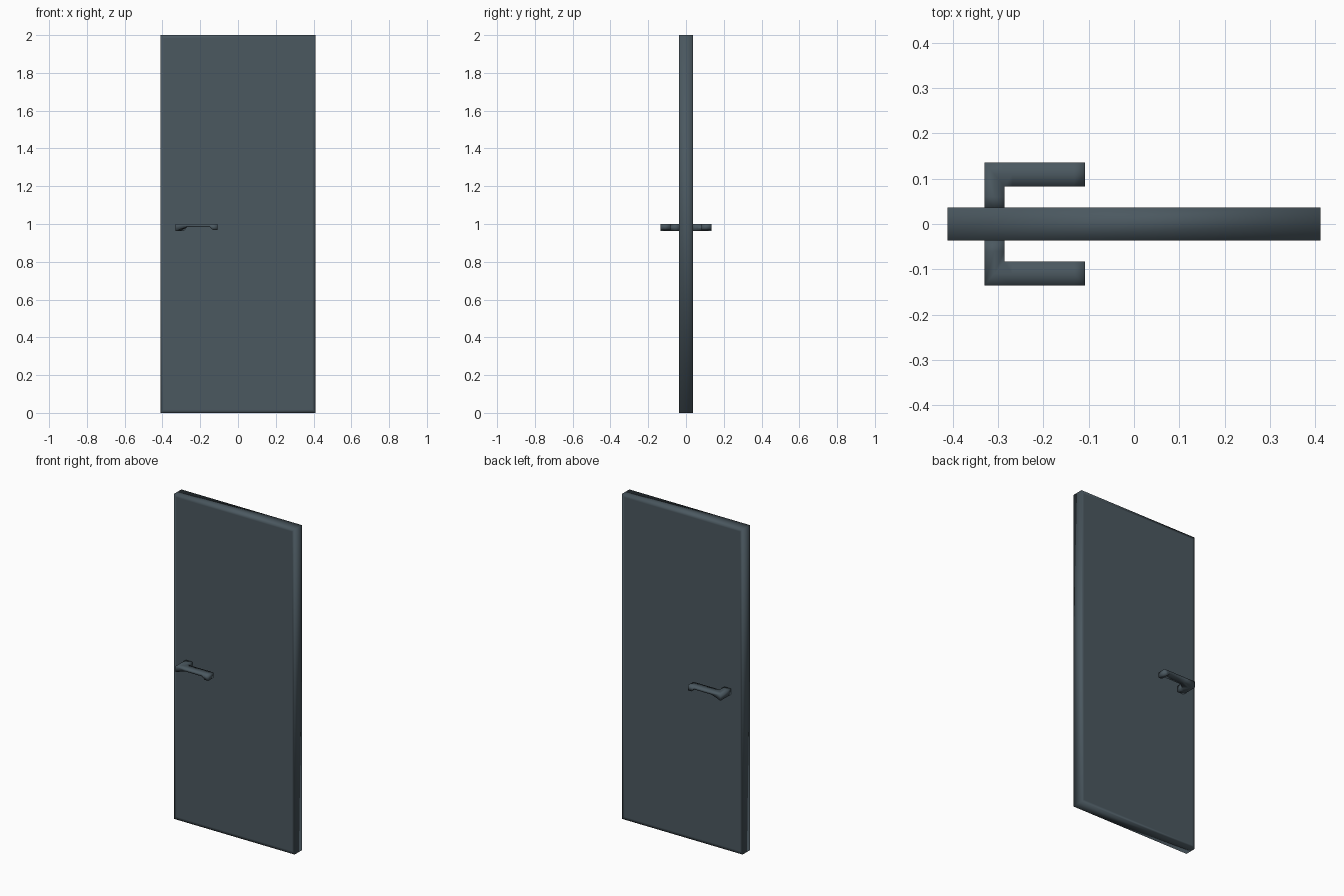
import bpy, bmesh

if "Cube" in bpy.data.objects:
    bpy.data.objects.remove(bpy.data.objects["Cube"])

slate = bpy.data.materials.new("slate_grey")
slate.diffuse_color = (0.070, 0.098, 0.117, 1)
slate.use_nodes = True
slate.node_tree.nodes["Principled BSDF"].inputs["Base Color"].default_value = slate.diffuse_color


def finish(bm, name):
    bmesh.ops.recalc_face_normals(bm, faces=bm.faces[:])
    me = bpy.data.meshes.new(name)
    bm.to_mesh(me)
    bm.free()
    ob = bpy.data.objects.new(name, me)
    bpy.context.collection.objects.link(ob)
    me.materials.append(slate)
    for p in me.polygons:
        p.use_smooth = True
    return ob


# Door slab: box with a centre loop round the edge and a narrow inset rim
bm = bmesh.new()
bmesh.ops.create_cube(bm, size=1)
for v in bm.verts:
    v.co.x *= 0.822
    v.co.y *= 0.072
    v.co.z = (v.co.z + 0.5) * 2.0
bmesh.ops.bisect_plane(bm, geom=bm.verts[:] + bm.edges[:] + bm.faces[:],
                       plane_co=(0, 0, 0), plane_no=(0, 1, 0))
bm.normal_update()
panels = [f for f in bm.faces if abs(f.normal.y) > 0.9]
bmesh.ops.inset_individual(bm, faces=panels, thickness=0.025)
finish(bm, "door_slab")

# Lever handle stations: outer (x, y), inner (x, y), underside z
STATIONS = [
    ((-0.33, 0.034), (-0.286, 0.034), 0.963),
    ((-0.33, 0.060), (-0.286, 0.060), 0.963),
    ((-0.33, 0.136), (-0.286, 0.083), 0.963),
    ((-0.268, 0.136), (-0.268, 0.083), 0.985),
    ((-0.150, 0.136), (-0.150, 0.083), 0.985),
    ((-0.132, 0.136), (-0.132, 0.083), 0.968),
    ((-0.108, 0.136), (-0.108, 0.083), 0.968),
]


def lever(name, side):
    bm = bmesh.new()
    rings = []
    for (ox, oy), (ix, iy), low in STATIONS:
        mx, my = (ox + ix) / 2, (oy + iy) / 2
        ring = [(ox, oy, low), (mx, my, low), (ix, iy, low),
                (ix, iy, 1.0), (mx, my, 1.0), (ox, oy, 1.0)]
        rings.append([bm.verts.new((x, y * side, z)) for x, y, z in ring])
    for a, b in zip(rings, rings[1:]):
        for i in range(6):
            j = (i + 1) % 6
            bm.faces.new((a[i], a[j], b[j], b[i]))
    bm.faces.new(rings[0])
    bm.faces.new(rings[-1])
    finish(bm, name)


lever("front_lever_handle", -1)
lever("back_lever_handle", 1)
